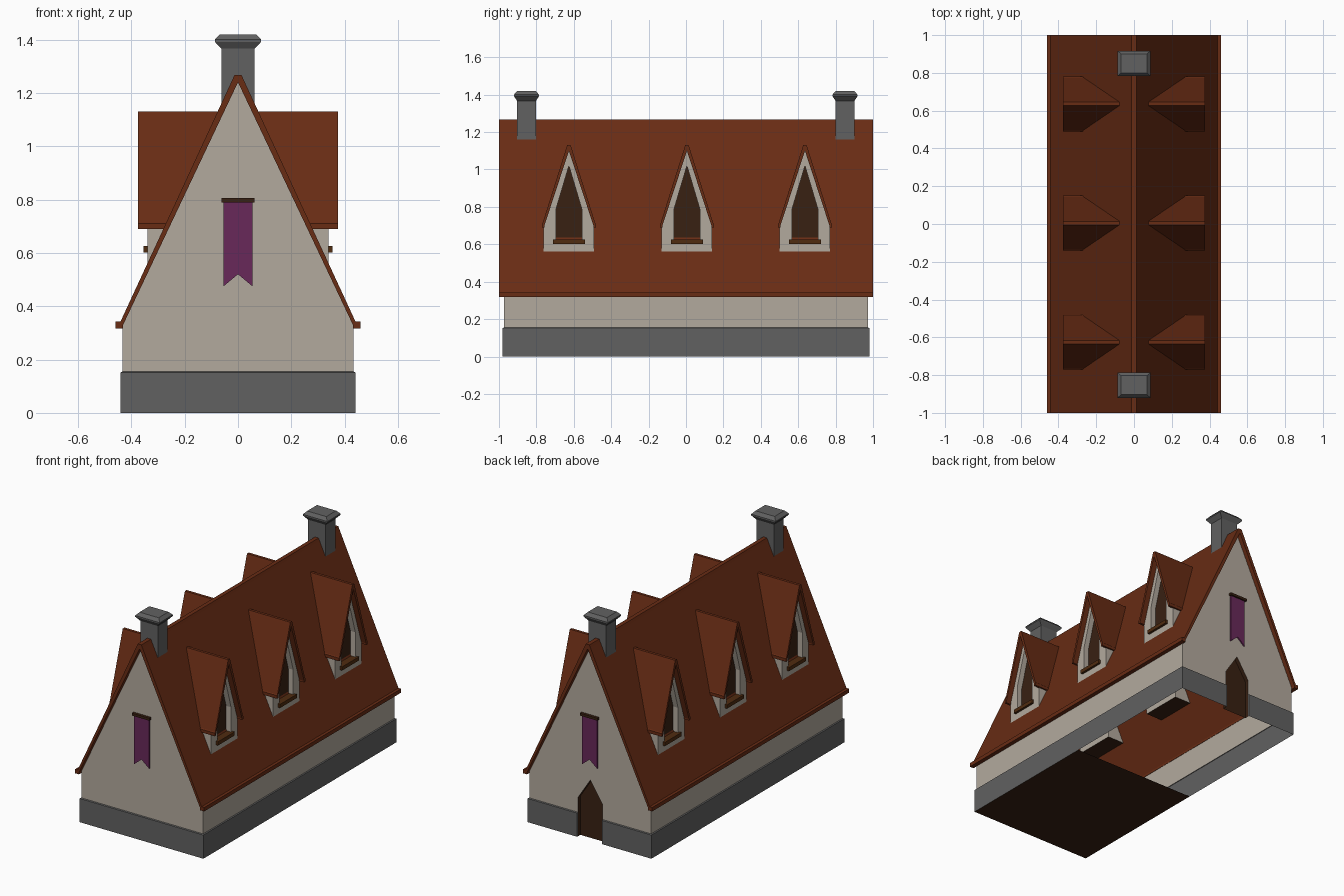
import bpy, bmesh

if "Cube" in bpy.data.objects:
    bpy.data.objects.remove(bpy.data.objects["Cube"])


def material(name, r, g, b):
    m = bpy.data.materials.new(name)
    m.diffuse_color = (r, g, b, 1)
    m.use_nodes = True
    m.node_tree.nodes["Principled BSDF"].inputs["Base Color"].default_value = m.diffuse_color
    return m


PLASTER = material("plaster", 0.45, 0.40, 0.34)
ROOF = material("roof_tile", 0.14, 0.025, 0.007)
STONE = material("dark_stone", 0.12, 0.12, 0.12)
DARK = material("dark_wood", 0.04, 0.015, 0.006)
SILL = material("sill_wood", 0.08, 0.025, 0.005)
CLOTH = material("purple_cloth", 0.14, 0.022, 0.10)


def build(name, polys, mat):
    """Mesh from a list of polygons, each a list of points."""
    bm = bmesh.new()
    for poly in polys:
        bm.faces.new([bm.verts.new(p) for p in poly])
    bmesh.ops.remove_doubles(bm, verts=bm.verts, dist=0.0002)
    bmesh.ops.recalc_face_normals(bm, faces=bm.faces)
    me = bpy.data.meshes.new(name)
    bm.to_mesh(me)
    bm.free()
    me.materials.append(mat)
    ob = bpy.data.objects.new(name, me)
    bpy.context.collection.objects.link(ob)
    return ob


def bridge(a, b, closed=True):
    """Quads between two point rows."""
    n = len(a)
    return [[a[i], a[(i + 1) % n], b[(i + 1) % n], b[i]] for i in range(n if closed else n - 1)]


def along_y(prof, y):
    return [(u, y, z) for u, z in prof]


def along_x(prof, x, yc):
    return [(x, yc + u, z) for u, z in prof]


def prism(a, b):
    return bridge(a, b) + [a, b]


def box(x0, x1, y0, y1, z0, z1):
    r = [(x0, y0), (x1, y0), (x1, y1), (x0, y1)]
    return prism([(x, y, z0) for x, y in r], [(x, y, z1) for x, y in r])


def mirrored(half):
    """Right half profile, completed with its mirror image."""
    return half + [(-u, z) for u, z in reversed(half) if u > 0]


def roof_profile(outer, inner):
    left = [(-u, z) for u, z in reversed(outer)]
    under = [(-u, z) for u, z in inner[:-1]] + [(u, z) for u, z in reversed(inner)]
    return outer + left + under


# Stone base: open shell with a gap for the door and a narrow ledge
W, L, DOOR = 0.433, 0.972, 0.088


def footprint(w, l, z):
    return [(DOOR, L, z), (DOOR, l, z), (w, l, z), (w, -l, z),
            (-w, -l, z), (-w, l, z), (-DOOR, l, z), (-DOOR, L, z)]


low, high = footprint(0.44, 0.98, 0), footprint(0.44, 0.98, 0.152)
build("stone_base", bridge(low, high, False) + bridge(high, footprint(W, L, 0.155), False), STONE)

# Plaster walls, back gable notched around the door
door = [(-DOOR, 0.15), (-DOOR, 0.25), (0, 0.385), (DOOR, 0.25), (DOOR, 0.15)]
gable = [(W, 0.15), (W, 0.33), (0, 1.245), (-W, 0.33), (-W, 0.15)]
walls = [along_y(gable, -L), along_y(gable + door, L)]
for s in (-W, W):
    walls.append([(s, -L, 0.15), (s, L, 0.15), (s, L, 0.33), (s, -L, 0.33)])
build("walls", walls, PLASTER)

# Recessed back door
door_full = [(-DOOR, 0), (-DOOR, 0.25), (0, 0.385), (DOOR, 0.25), (DOOR, 0)]
rim, back = along_y(door_full, L), along_y(door_full, L - 0.025)
build("back_door", bridge(rim, back, False) + [back], DARK)

# Floor under the front half
build("floor", [[(-0.44, -0.98, 0), (0.44, -0.98, 0), (0.44, 0, 0), (-0.44, 0, 0)]], DARK)

# Main roof with flat ridge and small eave lips
main = roof_profile([(0.46, 0.317), (0.46, 0.342), (0.441, 0.342), (0.021, 1.25), (0.013, 1.268)],
                    [(W - 0.002, 0.317), (W - 0.002, 0.33), (0, 1.24)])
build("main_roof", prism(along_y(main, -1), along_y(main, 1)), ROOF)

# Dormers: three on each slope
body = mirrored([(0.135, 0.55), (0.135, 0.69), (0, 1.105)])
window = mirrored([(0.07, 0.61), (0.07, 0.785), (0, 1.02)])
cap = roof_profile([(0.145, 0.69), (0.145, 0.71), (0.14, 0.715), (0.014, 1.115), (0.009, 1.13)],
                   [(0.131, 0.69), (0.131, 0.70), (0, 1.10)])
for side, s in (("right", 1), ("left", -1)):
    for i in range(3):
        tag = f"{side}_{i + 1}"
        yc = 0.005 + (i - 1) * 0.631
        front, rear = along_x(body, s * 0.34, yc), along_x(body, s * 0.21, yc)
        hole, deep = along_x(window, s * 0.34, yc), along_x(window, s * 0.305, yc)
        sides = bridge(front, rear)
        bottom = sides.pop()
        build("dormer_wall_" + tag, sides + [rear] + bridge(front, hole) + bridge(hole, deep), PLASTER)
        build("dormer_underside_" + tag, [bottom], DARK)
        build("window_" + tag, [deep], DARK)
        xs = sorted((s * 0.31, s * 0.355))
        build("window_sill_" + tag, box(*xs, yc - 0.085, yc + 0.085, 0.602, 0.626), SILL)
        # Dormer roof, trimmed where it runs into the main slope
        ob = build("dormer_roof_" + tag, prism(along_x(cap, s * 0.375, yc), along_x(cap, s * 0.03, yc)), ROOF)
        bm = bmesh.new()
        bm.from_mesh(ob.data)
        bmesh.ops.bisect_plane(bm, geom=bm.verts[:] + bm.edges[:] + bm.faces[:],
                               plane_co=(s * 0.435, 0, 0.335), plane_no=(s * 0.91, 0, 0.42), clear_inner=True)
        bm.to_mesh(ob.data)
        bm.free()

# Chimneys with flared caps
for name, yc in (("front", -0.853), ("back", 0.85)):
    rows = [[(a * hx, yc + b * hy, z) for a, b in ((-1, -1), (1, -1), (1, 1), (-1, 1))]
            for hx, hy, z in ((0.062, 0.05, 1.13), (0.062, 0.05, 1.366), (0.087, 0.067, 1.392),
                              (0.087, 0.067, 1.4), (0.068, 0.05, 1.42))]
    polys = [rows[0], rows[-1]]
    for a, b in zip(rows, rows[1:]):
        polys += bridge(a, b)
    build(name + "_chimney", polys, STONE)

# Banners with swallow tails, hung from rods on both gables
tail = [(-0.054, 0.795), (-0.054, 0.475), (0, 0.52), (0.054, 0.475), (0.054, 0.795)]
for name, s in (("front", -1), ("back", 1)):
    build(name + "_banner", prism(along_y(tail, s * L), along_y(tail, s * (L + 0.008))), CLOTH)
    ys = sorted((s * L, s * (L + 0.018)))
    build(name + "_banner_rod", box(-0.062, 0.062, *ys, 0.79, 0.806), DARK)
